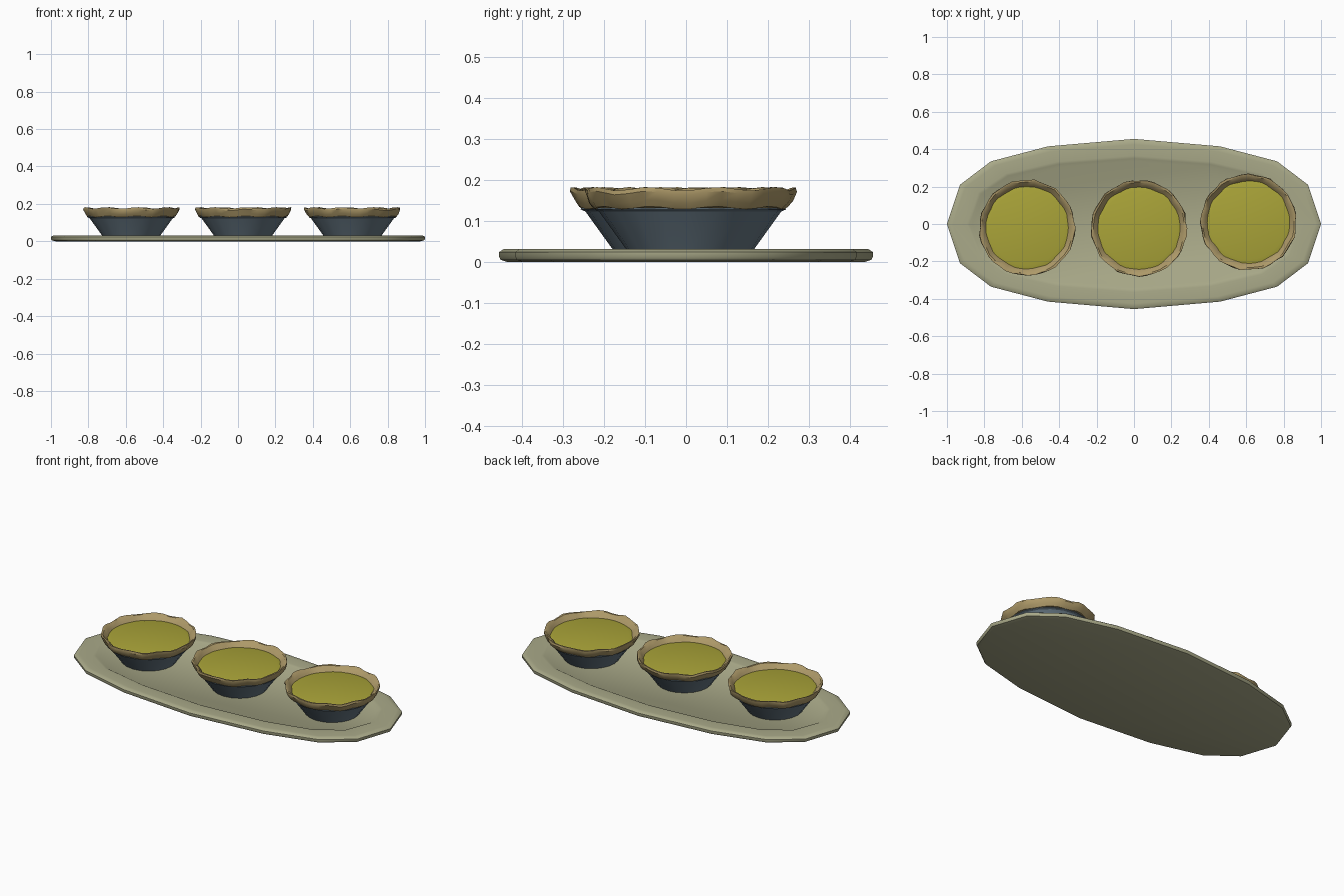
import bpy, bmesh, math, random

if "Cube" in bpy.data.objects:
    bpy.data.objects.remove(bpy.data.objects["Cube"])

random.seed(7)


def material(name, color):
    m = bpy.data.materials.new(name)
    m.diffuse_color = (*color, 1)
    m.use_nodes = True
    m.node_tree.nodes["Principled BSDF"].inputs["Base Color"].default_value = m.diffuse_color
    return m


def loft(name, rings, mat, loc=(0, 0, 0), cap_first=False, cap_last=False, angle=35):
    """Skin a list of equally sized closed rings of points."""
    bm = bmesh.new()
    loops = [[bm.verts.new(p) for p in ring] for ring in rings]
    n = len(loops[0])
    for a, b in zip(loops, loops[1:]):
        for i in range(n):
            j = (i + 1) % n
            bm.faces.new((a[i], a[j], b[j], b[i]))
    if cap_first:
        bm.faces.new(loops[0][::-1])
    if cap_last:
        bm.faces.new(loops[-1])
    bmesh.ops.recalc_face_normals(bm, faces=bm.faces)
    mesh = bpy.data.meshes.new(name)
    bm.to_mesh(mesh)
    bm.free()
    ob = bpy.data.objects.new(name, mesh)
    ob.location = loc
    bpy.context.collection.objects.link(ob)
    mesh.materials.append(mat)
    bpy.ops.object.select_all(action='DESELECT')
    ob.select_set(True)
    bpy.context.view_layer.objects.active = ob
    bpy.ops.object.shade_smooth_by_angle(angle=math.radians(angle))
    return ob


def circle(r, z, n):
    return [(r * math.cos(2 * math.pi * i / n), r * math.sin(2 * math.pi * i / n), z)
            for i in range(n)]


def oval(quarter, inset_x, inset_y, z):
    """Mirror a quarter outline into a full ring, scaled inwards."""
    q = [(x * (1 - inset_x), y * (1 - inset_y / 0.455)) for x, y in quarter]
    half = q + [(-x, y) for x, y in q[-2::-1]]
    full = half + [(x, -y) for x, y in half[-2:0:-1]]
    return [(x, y, z) for x, y in full]


plate_mat = material("stoneware", (0.40, 0.40, 0.25))
tin_mat = material("tin", (0.13, 0.18, 0.22))
crust_mat = material("pastry", (0.42, 0.32, 0.14))
filling_mat = material("custard", (0.40, 0.37, 0.04))

# Oval serving plate with a shallow recess
quarter = [(1, 0), (0.93, 0.21), (0.765, 0.335), (0.46, 0.415), (0, 0.455)]
levels = [(0.025, 0.02, 0), (0.005, 0.004, 0.005), (0, 0, 0.012), (0, 0, 0.024),
          (0.012, 0.01, 0.031), (0.03, 0.03, 0.032), (0.105, 0.09, 0.032),
          (0.12, 0.105, 0.03), (0.135, 0.12, 0.022)]
loft("serving_plate", [oval(quarter, *l) for l in levels], plate_mat,
     cap_first=True, cap_last=True, angle=40)


def crust_rings(n=40):
    """Crimped pastry rim: outer wall, rolled top and inner slope."""
    profile = [(0.205, 0.128, 0), (0.236, 0.132, 0.004), (0.247, 0.147, 0.005),
               (0.256, 0.168, 0.005), (0.255, 0.178, 0.005), (0.246, 0.177, 0.004),
               (0.228, 0.160, 0.004), (0.214, 0.143, 0.003)]
    phase = random.uniform(0, 6)
    rings = []
    for r, z, amp in profile:
        ring = []
        for i in range(n):
            a = 2 * math.pi * i / n
            wave = math.sin(13 * a + phase) * 0.7 + random.uniform(-0.5, 0.5)
            rr = r + amp * wave
            ring.append((rr * math.cos(a), rr * math.sin(a),
                         z + amp * 0.9 * math.sin(9 * a + phase)))
        rings.append(ring)
    return rings


# Three tarts: tin, crimped crust and filling
for k, (x, y) in enumerate([(-0.571, -0.02), (0.027, -0.023), (0.612, 0.01)], 1):
    loc = (x, y, 0)
    tin = [circle(r, z, 20) for r, z in
           [(0.15, 0.022), (0.155, 0.03), (0.222, 0.123), (0.234, 0.128), (0.232, 0.132),
            (0.215, 0.13)]]
    loft(f"tart_tin_{k}", tin, tin_mat, loc, cap_first=True, angle=15)
    loft(f"tart_crust_{k}", crust_rings(), crust_mat, loc)
    loft(f"tart_filling_{k}", [circle(0.224, 0.150, 32), circle(0.20, 0.156, 32)],
         filling_mat, loc, cap_last=True)
